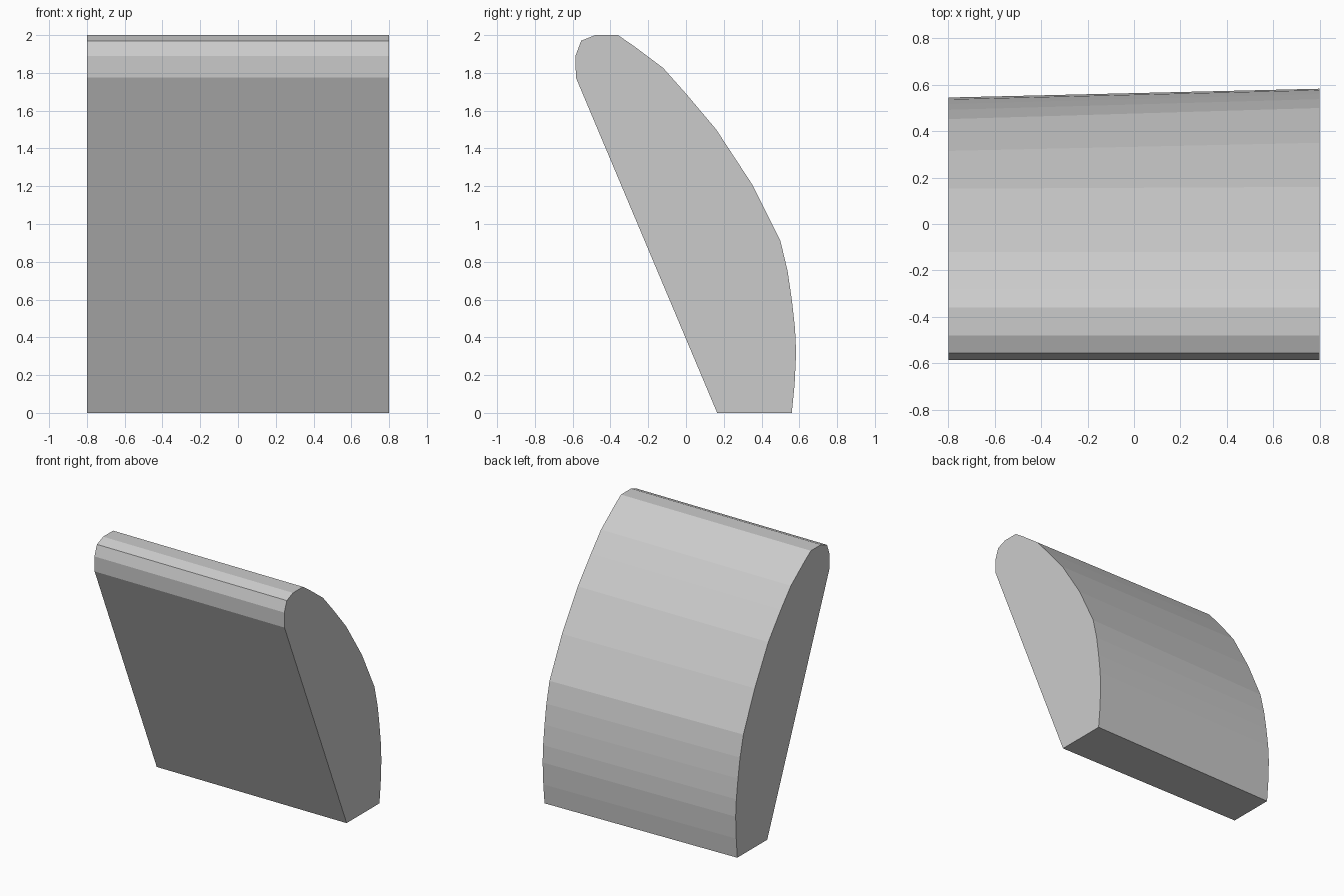
import bpy, bmesh

if "Cube" in bpy.data.objects:
    bpy.data.objects.remove(bpy.data.objects["Cube"])

# Side profile (y, z, inward taper of the back at the left end)
profile = [
    (0.165, 0.0, 0), (0.56, 0.0, 0.035), (0.575, 0.15, 0.037), (0.583, 0.32, 0.038),
    (0.577, 0.45, 0.04), (0.56, 0.6, 0.043), (0.538, 0.75, 0.046), (0.5, 0.91, 0.048),
    (0.35, 1.21, 0.035), (0.16, 1.5, 0.008), (0.0, 1.69, 0), (-0.12, 1.825, 0),
    (-0.28, 1.945, 0), (-0.36, 2.0, 0), (-0.48, 2.0, 0), (-0.555, 1.97, 0),
    (-0.585, 1.89, 0), (-0.583, 1.775, 0),
]

bm = bmesh.new()
right = [bm.verts.new((0.8, y, z)) for y, z, t in profile]
left = [bm.verts.new((-0.8, y - t, z)) for y, z, t in profile]

# End caps and the strips joining them
bm.faces.new(right)
bm.faces.new(left[::-1])
n = len(profile)
for i in range(n):
    j = (i + 1) % n
    bm.faces.new((right[i], left[i], left[j], right[j]))
bmesh.ops.recalc_face_normals(bm, faces=bm.faces[:])

mesh = bpy.data.meshes.new("curved_panel")
bm.to_mesh(mesh)
bm.free()
panel = bpy.data.objects.new("curved_panel", mesh)
bpy.context.collection.objects.link(panel)
